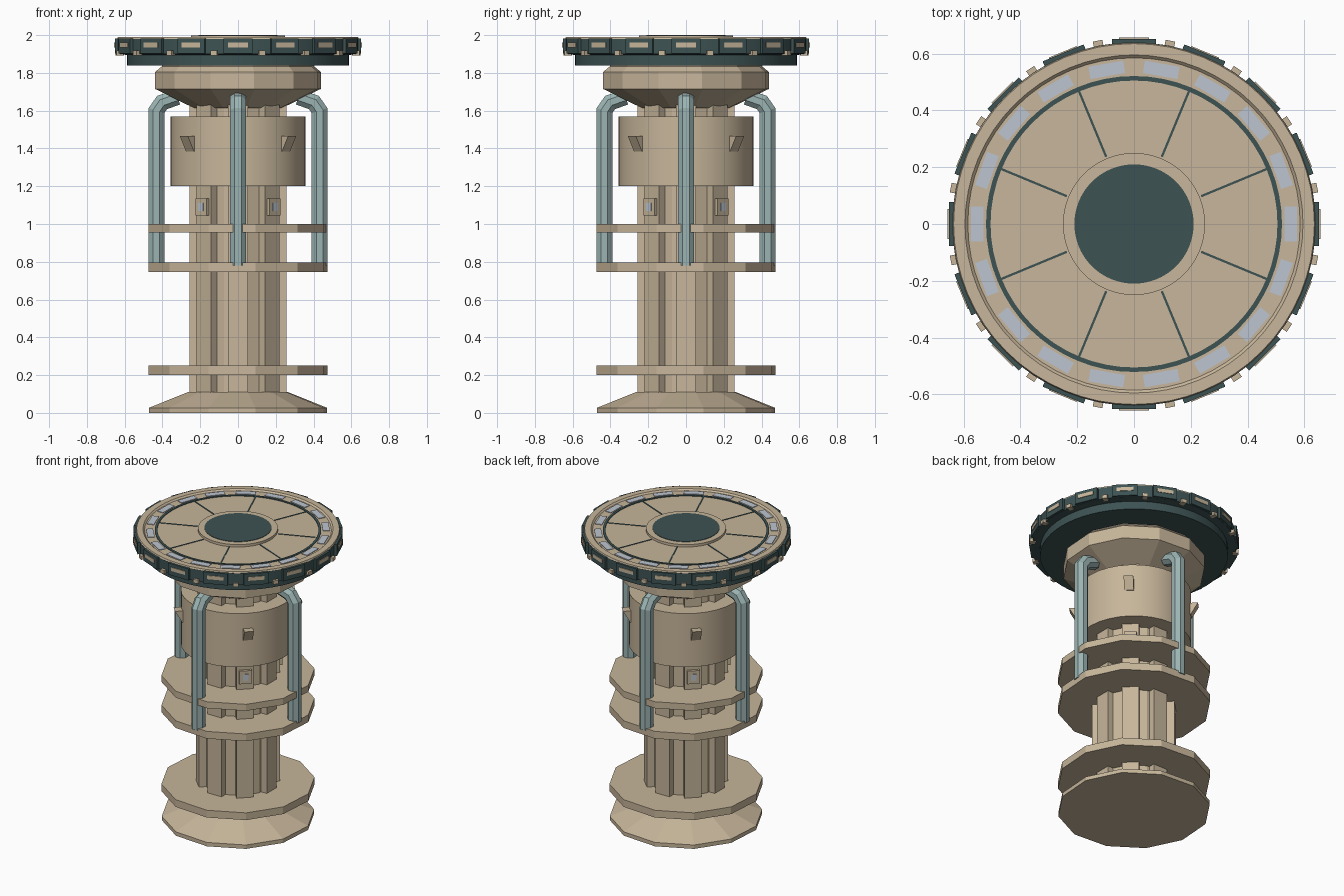
import bpy, bmesh, math
from mathutils import Matrix, Vector

if "Cube" in bpy.data.objects:
    bpy.data.objects.remove(bpy.data.objects["Cube"])


def material(name, rgb):
    m = bpy.data.materials.new(name)
    m.diffuse_color = (*rgb, 1)
    m.use_nodes = True
    m.node_tree.nodes["Principled BSDF"].inputs["Base Color"].default_value = m.diffuse_color
    return m


TAN = material("sand_tan", (0.57, 0.465, 0.325))
DARK = material("dark_teal", (0.047, 0.085, 0.087))
PIPE = material("pale_teal", (0.33, 0.46, 0.45))
LIGHT = material("light_grey_blue", (0.51, 0.56, 0.63))
TWIST = math.radians(11)  # facet rotation of the twelve-sided parts


def finish(name, bm, mat, smooth=False):
    bmesh.ops.recalc_face_normals(bm, faces=bm.faces)
    me = bpy.data.meshes.new(name)
    bm.to_mesh(me)
    bm.free()
    me.materials.append(mat)
    ob = bpy.data.objects.new(name, me)
    bpy.context.collection.objects.link(ob)
    if smooth:
        bpy.context.view_layer.objects.active = ob
        ob.select_set(True)
        bpy.ops.object.shade_smooth_by_angle(angle=math.radians(30))
        ob.select_set(False)
    return ob


def lathe(name, profile, mat, sides=12, twist=TWIST, closed=False, smooth=False):
    """Revolve (radius, z) points; ends are capped, or joined when closed."""
    bm = bmesh.new()
    rings = []
    for r, z in profile:
        rings.append([bm.verts.new((r * math.cos(twist + math.tau * i / sides),
                                    r * math.sin(twist + math.tau * i / sides), z))
                      for i in range(sides)])
    pairs = list(zip(rings, rings[1:]))
    if closed:
        pairs.append((rings[-1], rings[0]))
    else:
        bm.faces.new(rings[0])
        bm.faces.new(rings[-1])
    for a, b in pairs:
        for i in range(sides):
            j = (i + 1) % sides
            bm.faces.new((a[i], a[j], b[j], b[i]))
    return finish(name, bm, mat, smooth)


def radial(name, outline, half_width, count, start, mat):
    """Extrude an (r, z) outline sideways and repeat it around the axis."""
    bm = bmesh.new()
    for k in range(count):
        rot = Matrix.Rotation(math.radians(start) + math.tau * k / count, 3, 'Z')
        a = [bm.verts.new(rot @ Vector((r, -half_width, z))) for r, z in outline]
        b = [bm.verts.new(rot @ Vector((r, half_width, z))) for r, z in outline]
        bm.faces.new(a)
        bm.faces.new(b[::-1])
        n = len(a)
        for i in range(n):
            j = (i + 1) % n
            bm.faces.new((a[i], a[j], b[j], b[i]))
    return finish(name, bm, mat)


def rect(r0, r1, z0, z1):
    return [(r0, z0), (r1, z0), (r1, z1), (r0, z1)]


# Foot, ribbed column and flat collars
lathe("foot", [(0.48, 0), (0.48, 0.027), (0.27, 0.11)], TAN)
lathe("column_core", [(0.225, 0.1), (0.225, 1.66)], TAN)
radial("column_ribs", [(0.12, 0.1), (0.258, 0.1), (0.258, 1.66), (0.12, 1.66)],
       0.054, 8, 0, TAN)
for label, z0, z1 in (("lower", 0.2, 0.25), ("middle", 0.745, 0.795), ("upper", 0.955, 1.0)):
    lathe(label + "_collar", [(0.482, z0), (0.482, z1)], TAN)

# Barrel with hook wedges, and small boxes on the ribs
lathe("barrel", [(0.358, 1.2), (0.358, 1.57)], TAN, 32, 0, smooth=True)
radial("barrel_wedges", [(0.34, 1.385), (0.36, 1.385), (0.405, 1.465), (0.34, 1.465)],
       0.03, 4, 45, TAN)
radial("rib_boxes", rect(0.24, 0.277, 1.045, 1.135), 0.04, 4, 45, TAN)
radial("rib_box_windows", rect(0.27, 0.281, 1.068, 1.112), 0.018, 4, 45, LIGHT)

# Flared head under the table top
lathe("flared_head", [(0.24, 1.615), (0.447, 1.715), (0.447, 1.805), (0.41, 1.835),
                      (0.41, 1.85)], TAN)

# Four bent pipes, eight-sided
PATH = [(0.432, 0.78), (0.432, 1.6), (0.402, 1.643), (0.32, 1.672)]
bm = bmesh.new()
for k in range(4):
    rot = Matrix.Rotation(k * math.pi / 2, 3, 'Z')
    rings = []
    for i, p in enumerate(PATH):
        before = Vector(p) - Vector(PATH[i - 1]) if i else Vector((0, 1))
        after = Vector(PATH[i + 1]) - Vector(p) if i < 3 else before
        t = before.normalized() + after.normalized()
        t.normalize()
        stretch = 1 / max(0.5, t.dot(after.normalized()))
        ring = []
        for s in range(8):
            a = math.tau * (s + 0.5) / 8
            u, v = 0.045 * math.cos(a) * stretch, 0.045 * math.sin(a)
            ring.append(bm.verts.new(rot @ Vector((p[0] + t.y * u, v, p[1] - t.x * u))))
        rings.append(ring)
    bm.faces.new(rings[0])
    bm.faces.new(rings[-1])
    for a, b in zip(rings, rings[1:]):
        for i in range(8):
            bm.faces.new((a[i], a[(i + 1) % 8], b[(i + 1) % 8], b[i]))
finish("bent_pipes", bm, PIPE)

# Table top: dark rim body and tan upper surface
lathe("rim_body", [(0.588, 1.84), (0.588, 1.895), (0.64, 1.9), (0.64, 1.98), (0.6, 1.98),
                   (0.58, 1.965)], DARK, 64, 0, smooth=True)
lathe("top_surface", [(0.64, 1.978), (0.635, 1.99), (0.595, 1.99), (0.585, 1.98),
                      (0.25, 1.98)], TAN, 64, 0, smooth=True)
lathe("hub", [(0.25, 1.975), (0.25, 1.997)], TAN, 64, 0, smooth=True)
lathe("hub_disc", [(0.21, 1.996), (0.21, 2.0)], DARK, 64, 0, smooth=True)

# Painted details on top
lathe("dark_ring", [(0.505, 1.979), (0.521, 1.979), (0.521, 1.984), (0.505, 1.984)],
      DARK, 64, 0, closed=True, smooth=True)
radial("sector_lines", rect(0.256, 0.508, 1.979, 1.983), 0.004, 8, 22.5, DARK)
radial("light_panels", rect(0.529, 0.573, 1.979, 1.984), 0.062, 18, 0, LIGHT)

# Rim plates with inset bars, and small studs between them
radial("rim_plates", rect(0.62, 0.652, 1.902, 1.982), 0.078, 16, 0, DARK)
radial("rim_bars", rect(0.65, 0.656, 1.935, 1.96), 0.053, 16, 0, TAN)
radial("rim_studs", rect(0.62, 0.658, 1.893, 1.918), 0.017, 16, 11.25, TAN)
